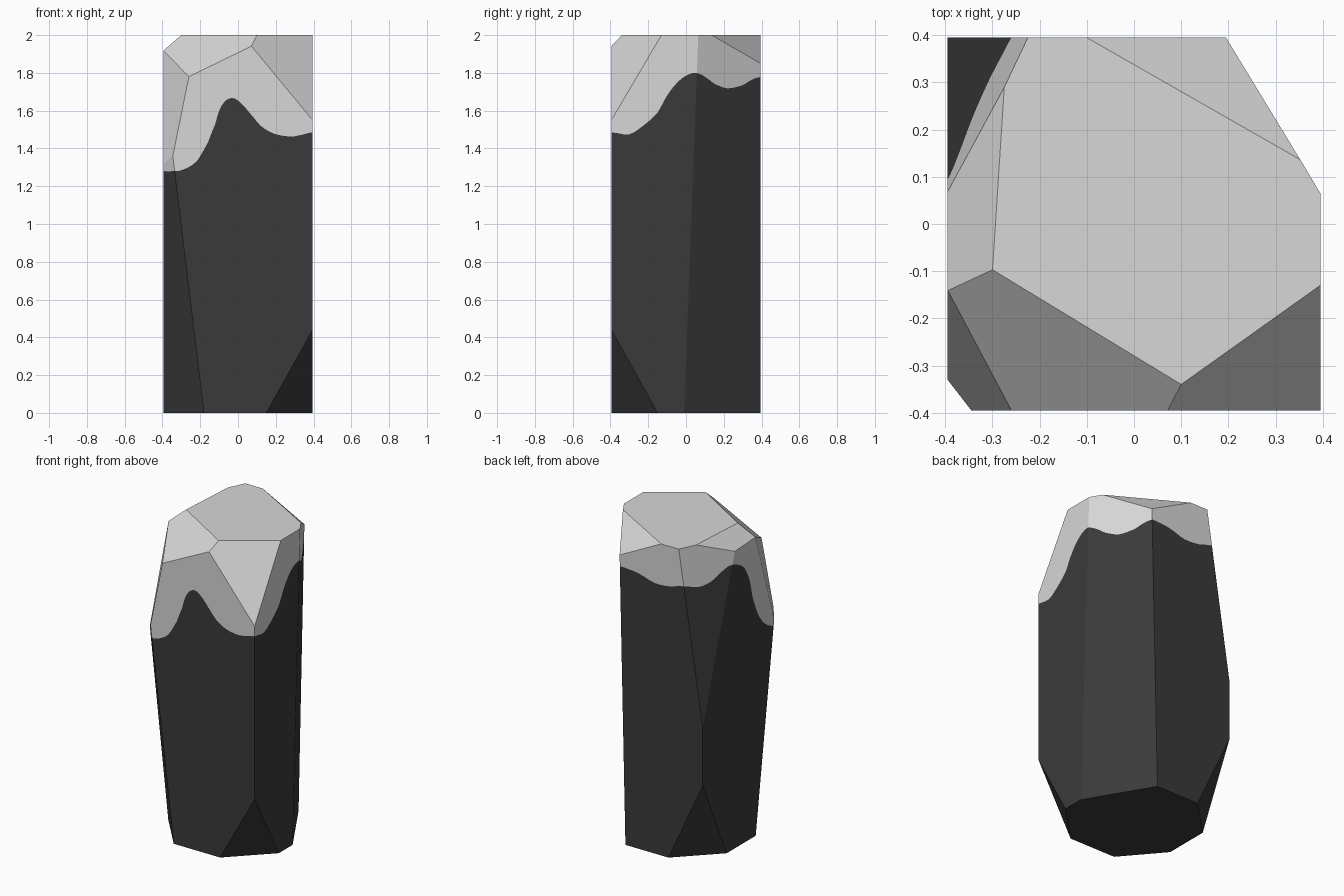
import bpy, bmesh
from mathutils import Vector

if "Cube" in bpy.data.objects:
    bpy.data.objects.remove(bpy.data.objects["Cube"])

H = 0.395  # half width of the block


def material(name, v):
    m = bpy.data.materials.new(name)
    m.diffuse_color = (v, v, v, 1)
    m.use_nodes = True
    m.node_tree.nodes["Principled BSDF"].inputs["Base Color"].default_value = m.diffuse_color
    return m


def slice_off(bm, a, b, c):
    """Cut away everything outside the plane through three points."""
    a, b, c = Vector(a), Vector(b), Vector(c)
    n = (b - a).cross(c - a).normalized()
    if n.dot(Vector((0, 0, 1)) - a) > 0:
        n = -n
    geom = bm.verts[:] + bm.edges[:] + bm.faces[:]
    res = bmesh.ops.bisect_plane(bm, geom=geom, dist=1e-5, plane_co=a,
                                 plane_no=n, clear_outer=True)
    rim = [e for e in res["geom_cut"] if isinstance(e, bmesh.types.BMEdge)]
    bmesh.ops.contextual_create(bm, geom=rim)


# Tall block
bm = bmesh.new()
bmesh.ops.create_cube(bm, size=1)
for v in bm.verts:
    v.co = (v.co.x * 2 * H, v.co.y * 2 * H, (v.co.z + 0.5) * 2)

# Chiselled facets
facets = [
    ((0.395, -0.13, 2), (0.1, -0.34, 2), (H, -H, 1.55)),           # top front right
    ((0.1, -0.34, 2), (-0.3, -0.097, 2), (-0.26, -H, 1.78)),       # top front left
    ((-0.26, -H, 1.78), (-H, -0.14, 1.92), (-0.345, -H, 1.36)),    # left shoulder
    ((-0.18, -H, 0), (-H, -0.143, 0), (-0.345, -H, 1.36)),         # front left corner
    ((-0.3, -0.097, 2), (-0.275, 0.29, 2), (-H, -0.14, 1.918)),    # top left
    ((-0.275, 0.29, 2), (-0.225, H, 2), (-H, H, 0.9)),             # back left corner
    ((-0.152, H, 0), (-H, 0.151, 0), (-H, H, 0.525)),              # foot back left
    ((0.15, -H, 0), (H, -0.15, 0), (H, -H, 0.44)),                 # foot front right
    ((H, 0.065, 2), (H, -0.01, 0), (0.195, H, 1.85)),              # back right corner
    ((-0.1, H, 2), (0.355, 0.135, 2), (0.195, H, 1.85)),           # top back right
]
for f in facets:
    slice_off(bm, *f)

# Dripping colour border, one run of points per side
front = [(-0.345, 1.28), (-0.3, 1.285), (-0.22, 1.33), (-0.16, 1.43), (-0.12, 1.53),
         (-0.1, 1.6), (-0.07, 1.65), (-0.03, 1.667), (0.01, 1.645), (0.06, 1.59),
         (0.12, 1.52), (0.19, 1.478), (0.28, 1.463), (0.34, 1.473), (H, 1.485)]
right = [(-0.3, 1.475), (-0.22, 1.525), (-0.15, 1.59), (-0.1, 1.68), (-0.05, 1.745),
         (0, 1.785), (0.05, 1.8), (0.1, 1.78), (0.15, 1.743), (0.22, 1.718),
         (0.3, 1.735), (0.35, 1.765), (0.393, 1.778)]
back = [(0.12, 1.775), (0.055, 1.767), (-0.052, 1.737), (-0.16, 1.743), (-0.26, 1.77)]
back_left = [(-0.30, 0.306, 1.745), (-0.338, 0.224, 1.762), (-0.377, 0.138, 1.817),
             (-H, 0.09, 1.828), (-H, 0.02, 1.80)]
left = [(-0.03, 1.76), (-0.082, 1.664), (-0.113, 1.537), (-0.163, 1.42),
        (-0.22, 1.34), (-0.285, 1.295), (-0.33, 1.28)]
keys = ([(x, -H, z) for x, z in front]
        + [(min(H, 0.43 - 0.606 * y), y, z) for y, z in right]
        + [(x, H, z) for x, z in back] + back_left
        + [(-H, y, z) for y, z in left])
keys = [Vector(k) for k in keys]

# Smooth the border heights between the points
border = []
n = len(keys)
for i in range(n):
    a, b, c, d = (keys[(i + k) % n] for k in (-1, 0, 1, 2))
    for t in (0, 1 / 3, 2 / 3):
        p = b.lerp(c, t)
        p.z = 0.5 * (2 * b.z + (c.z - a.z) * t
                     + (2 * a.z - 5 * b.z + 4 * c.z - d.z) * t ** 2
                     + (3 * b.z - a.z - 3 * c.z + d.z) * t ** 3)
        border.append(p)


def cross(p, q):
    return p.x * q.y - p.y * q.x


def sides():
    bm.normal_update()
    return [f for f in bm.faces if abs(f.normal.z) < 0.6]


def cut(faces, co, no):
    geom = set(faces)
    for f in faces:
        geom.update(f.edges)
        geom.update(f.verts)
    bmesh.ops.bisect_plane(bm, geom=list(geom), dist=1e-6, plane_co=co, plane_no=no)


def in_wedge(p, q):
    out = []
    for f in sides():
        c = f.calc_center_median()
        if cross(p, c) > 0 and cross(c, q) > 0 and c.x * p.x + c.y * p.y > 0:
            out.append(f)
    return out


bmesh.ops.recalc_face_normals(bm, faces=bm.faces[:])
for p in border:
    cut(sides(), (0, 0, 0), Vector((-p.y, p.x, 0)).normalized())
for f in bm.faces:
    f.material_index = 1 if f.calc_center_median().z > 1.85 else 0
for i, p in enumerate(border):
    q = border[(i + 1) % len(border)]
    mid = (p + q) / 2
    mid.z = 0
    no = (q - p).cross(mid).normalized()
    if no.z < 0:
        no = -no
    cut(in_wedge(p, q), p, no)
    for f in in_wedge(p, q):
        f.material_index = 1 if (f.calc_center_median() - p).dot(no) > 0 else 0
for f in bm.faces:
    f.smooth = False
    if abs(f.normal.z) >= 0.6:
        f.material_index = 1 if f.calc_center_median().z > 1 else 0

# Capped stone pillar
mesh = bpy.data.meshes.new("capped_stone_pillar")
bm.to_mesh(mesh)
bm.free()
mesh.materials.append(material("dark charcoal", 0.042))
mesh.materials.append(material("pale grey", 0.68))
bpy.context.collection.objects.link(bpy.data.objects.new("capped_stone_pillar", mesh))
